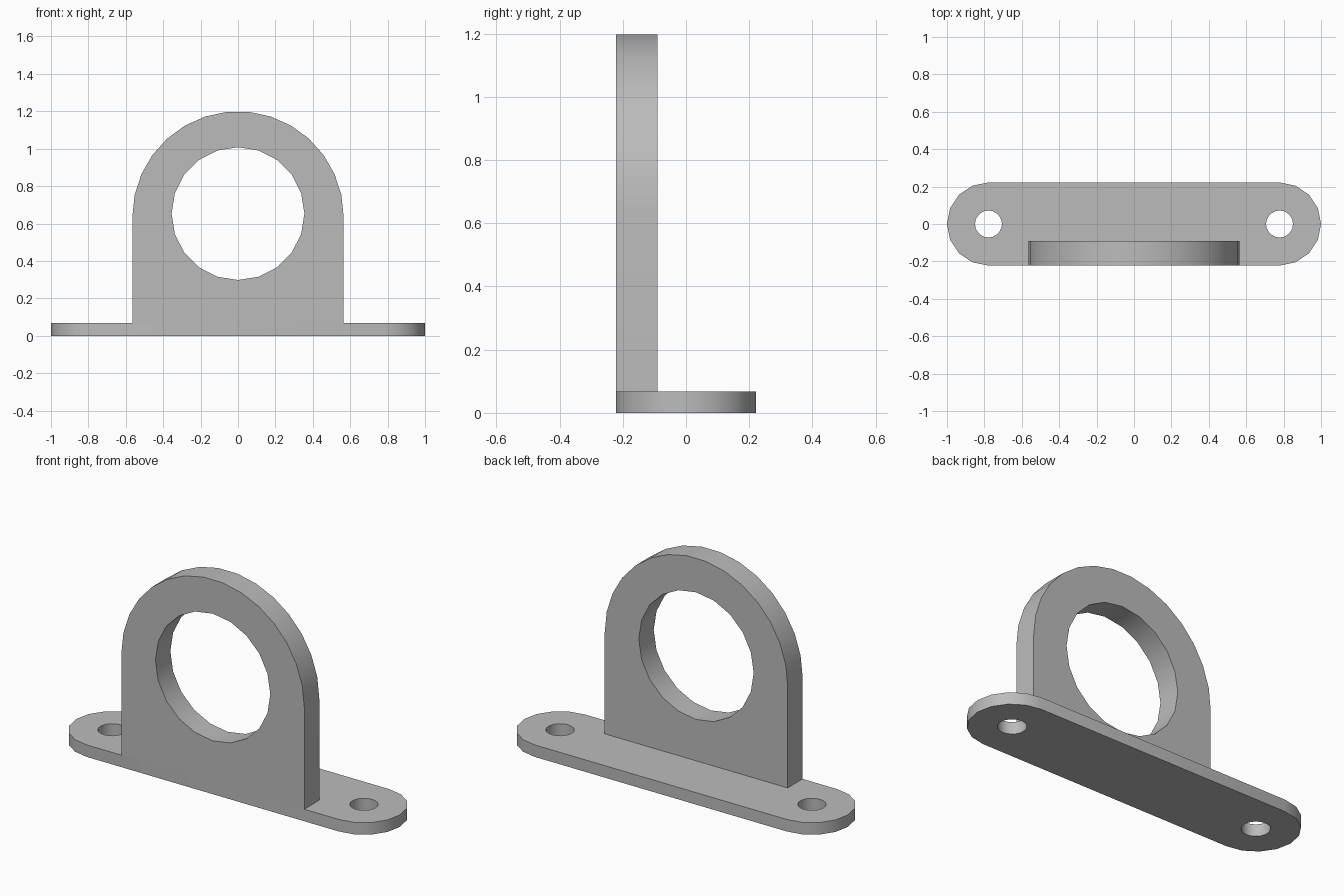
import bpy
import bmesh
from math import radians, cos, sin
from mathutils import Matrix, Vector

cube = bpy.data.objects.get("Cube")
if cube:
    bpy.data.objects.remove(cube, do_unlink=True)

GREY = (0.5, 0.5, 0.5, 1.0)
HALF_LENGTH, HALF_DEPTH, BASE_T = 1.0, 0.222, 0.067
EAR_X = HALF_LENGTH - HALF_DEPTH
EAR_HOLE_R = 0.072
PLATE_W, PLATE_T, SHOULDER_Z = 0.565, 0.132, 0.635
BORE_R, BORE_Z = 0.355, 0.653

grey = bpy.data.materials.new("plain grey")
grey.use_nodes = True
grey.diffuse_color = GREY
grey.node_tree.nodes["Principled BSDF"].inputs["Base Color"].default_value = GREY


def arc(cx, cy, r, start, end, segments):
    """Points along an arc, both ends included."""
    angles = [radians(start + (end - start) * i / segments) for i in range(segments + 1)]
    return [(cx + r * cos(a), cy + r * sin(a)) for a in angles]


def circle(cx, cy, r, segments):
    return arc(cx, cy, r, 0, 360, segments)[:-1]


def plate(name, loops, thickness, matrix):
    """Extrude an outline with holes into a solid plate."""
    bm = bmesh.new()
    edges = []
    for loop in loops:
        verts = [bm.verts.new((x, y, 0)) for x, y in loop]
        edges += [bm.edges.new((verts[i - 1], v)) for i, v in enumerate(verts)]
    bmesh.ops.triangle_fill(bm, use_beauty=True, edges=edges, normal=Vector((0, 0, 1)))
    out = bmesh.ops.extrude_face_region(bm, geom=bm.faces[:], use_keep_orig=True)
    top = [g for g in out["geom"] if isinstance(g, bmesh.types.BMVert)]
    bmesh.ops.translate(bm, verts=top, vec=(0, 0, thickness))
    bmesh.ops.transform(bm, matrix=matrix, verts=bm.verts[:])
    bmesh.ops.recalc_face_normals(bm, faces=bm.faces[:])
    mesh = bpy.data.meshes.new(name)
    bm.to_mesh(mesh)
    bm.free()
    mesh.materials.append(grey)
    obj = bpy.data.objects.new(name, mesh)
    bpy.context.collection.objects.link(obj)
    return obj


# Base: rounded bar with a screw hole at each end
base_outline = arc(EAR_X, 0, HALF_DEPTH, -90, 90, 8) + arc(-EAR_X, 0, HALF_DEPTH, 90, 270, 8)
screw_holes = [circle(side * EAR_X, 0, EAR_HOLE_R, 20) for side in (-1, 1)]
bracket = plate("mounting_bracket", [base_outline] + screw_holes, BASE_T, Matrix.Identity(4))

# Upright: arched plate with a large bore, flush with the front of the base
arch = arc(0, SHOULDER_Z, PLATE_W, 0, 180, 15)
arch += [(-PLATE_W, BASE_T / 2), (PLATE_W, BASE_T / 2)]
stand = Matrix.Translation((0, PLATE_T - HALF_DEPTH, 0)) @ Matrix.Rotation(radians(90), 4, "X")
upright = plate("upright", [arch, circle(0, BORE_Z, BORE_R, 20)], PLATE_T, stand)

# Fuse both plates into one solid
union = bracket.modifiers.new("fuse", "BOOLEAN")
union.operation, union.solver, union.object = "UNION", "EXACT", upright
bpy.context.view_layer.update()
fused = bpy.data.meshes.new_from_object(bracket.evaluated_get(bpy.context.evaluated_depsgraph_get()))
bracket.modifiers.clear()
bracket.data = fused
bpy.data.objects.remove(upright, do_unlink=True)

# Merge the flat faces and smooth the curved walls
bm = bmesh.new()
bm.from_mesh(fused)
bmesh.ops.remove_doubles(bm, verts=bm.verts[:], dist=0.0001)
bmesh.ops.dissolve_limit(bm, angle_limit=radians(1), verts=bm.verts[:], edges=bm.edges[:])
bm.to_mesh(fused)
bm.free()
bpy.ops.object.select_all(action="DESELECT")
bracket.select_set(True)
bpy.context.view_layer.objects.active = bracket
bpy.ops.object.shade_smooth_by_angle(angle=radians(30))
